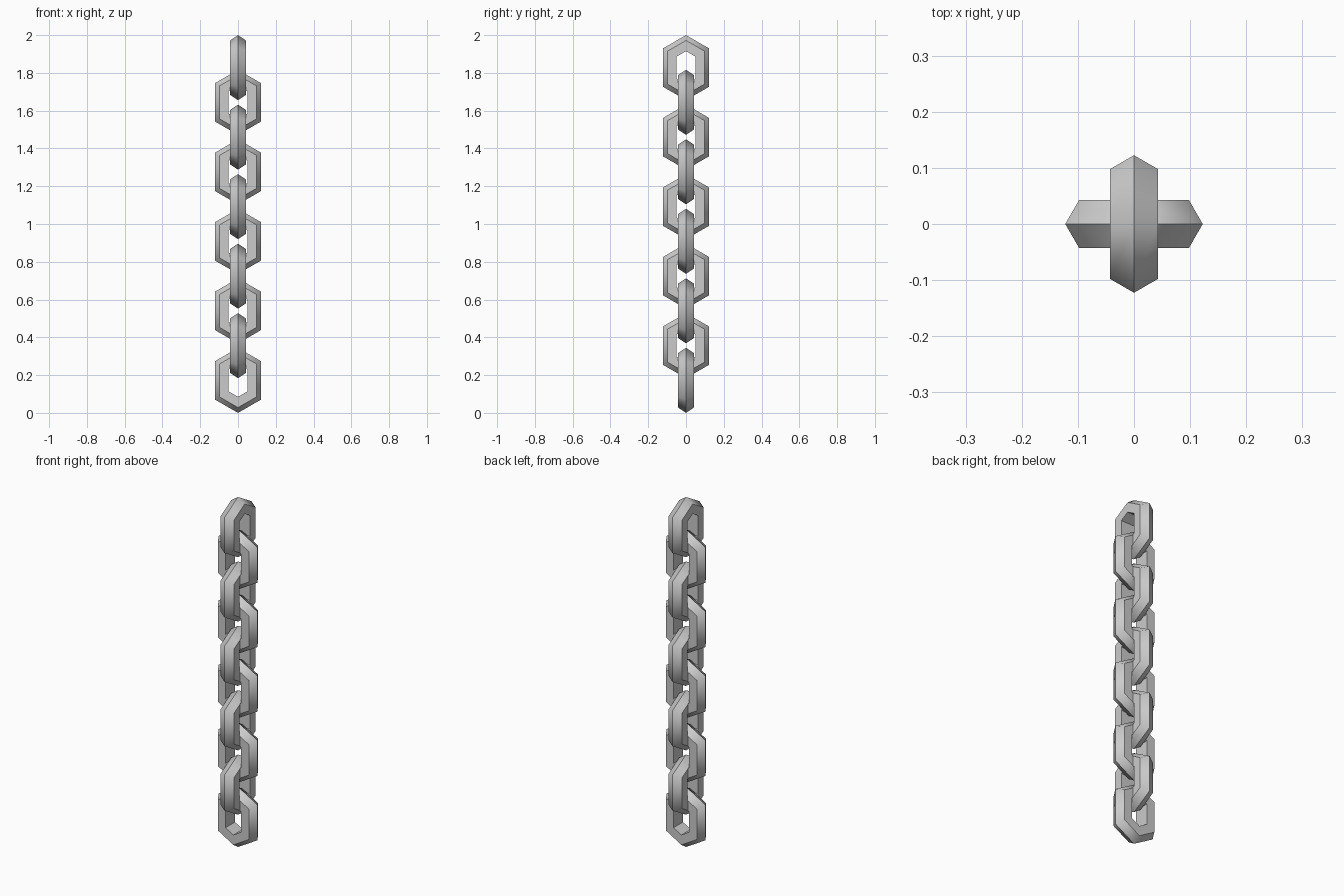
import bpy, bmesh, math

if "Cube" in bpy.data.objects:
    bpy.data.objects.remove(bpy.data.objects["Cube"])

LINKS = 10
STEP = 0.184            # vertical spacing of neighbouring links
HEIGHT = 2 - STEP * (LINKS - 1)
R = 0.049               # hexagonal bar radius
MID = 0.0735            # bar centre distance from link axis
# Bar section: hexagon with its inner point cut off (distance outward, depth)
SECTION = [(MID + R * math.cos(math.radians(a)), R * math.sin(math.radians(a)))
           for a in (-120, -60, 0, 60, 120)]
OUTER = MID + R
HALF = HEIGHT / 2 - OUTER * 2 / math.sqrt(3)   # stretch of each half hexagon


def make_link(name, z, turn):
    bm = bmesh.new()
    rings = []
    for i in range(6):
        a = math.radians(30 + 60 * i)
        # corner directions of the stretched hexagonal path
        shift = HALF if math.sin(a) > 0 else -HALF
        ring = []
        for d, t in SECTION:
            c = d * 2 / math.sqrt(3)
            ring.append(bm.verts.new((c * math.cos(a), t, c * math.sin(a) + shift)))
        rings.append(ring)
    n = len(SECTION)
    for i in range(6):
        p, q = rings[i], rings[(i + 1) % 6]
        for j in range(n):
            k = (j + 1) % n
            bm.faces.new((p[j], p[k], q[k], q[j]))
    bmesh.ops.recalc_face_normals(bm, faces=bm.faces)
    mesh = bpy.data.meshes.new(name)
    bm.to_mesh(mesh)
    bm.free()
    ob = bpy.data.objects.new(name, mesh)
    bpy.context.collection.objects.link(ob)
    ob.location.z = z
    ob.rotation_euler.z = turn
    ob.select_set(True)
    bpy.context.view_layer.objects.active = ob


# Interlocked links, each turned a quarter from the last
for i in range(LINKS):
    make_link(f"chain_link_{i + 1}", HEIGHT / 2 + i * STEP, math.pi / 2 * (i % 2))

bpy.ops.object.shade_smooth_by_angle(angle=math.radians(55))
